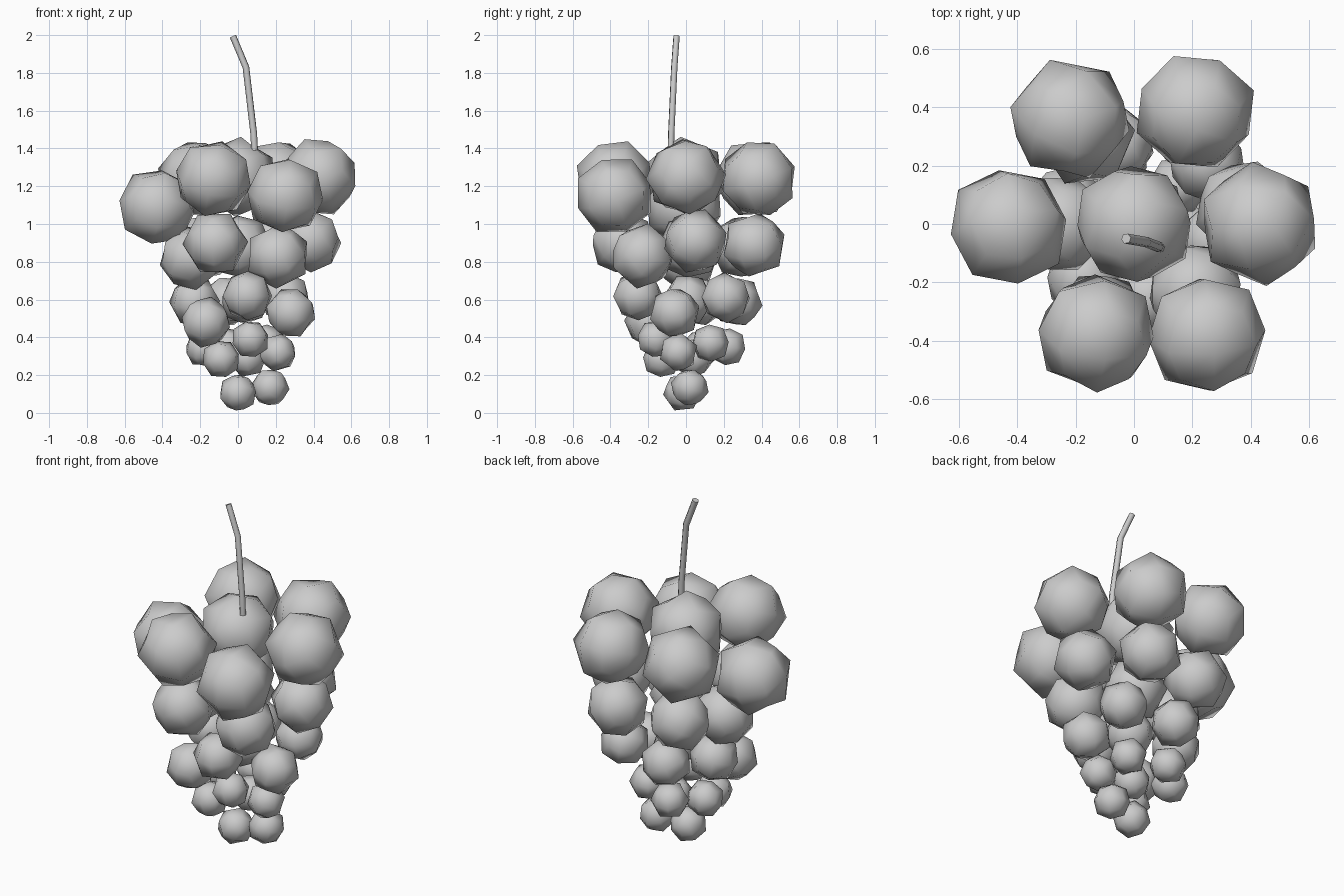
import bpy, random
from mathutils import Euler

if "Cube" in bpy.data.objects:
    bpy.data.objects.remove(bpy.data.objects["Cube"])

random.seed(4)

# Tiers of grapes, widest at the top: (name, radius, centres)
tiers = [
    ("top_grape", 0.202, [
        (0, 0, 1.25), (-0.22, 0.36, 1.24), (0.21, 0.385, 1.24), (-0.43, -0.01, 1.09),
        (0.43, 0.0, 1.25), (-0.13, -0.375, 1.24), (0.25, -0.38, 1.15)]),
    ("upper_grape", 0.165, [
        (0.01, 0.02, 0.88), (-0.17, 0.30, 0.88), (0.19, 0.36, 0.89), (-0.25, 0.0, 0.82),
        (0.38, 0.05, 0.91), (-0.12, -0.335, 0.90), (0.21, -0.23, 0.83)]),
    ("lower_grape", 0.130, [
        (0.04, 0.01, 0.60), (-0.06, 0.27, 0.59), (0.25, 0.21, 0.61), (-0.23, 0.07, 0.59),
        (0.28, -0.06, 0.53), (-0.17, -0.19, 0.48), (0.05, -0.255, 0.62)]),
    ("small_grape", 0.098, [
        (0.05, 0.04, 0.29), (-0.05, 0.22, 0.35), (0.15, 0.13, 0.37), (-0.18, 0.08, 0.34),
        (0.21, -0.04, 0.32), (-0.09, -0.13, 0.285), (0.065, -0.16, 0.39)]),
    ("tip_grape", 0.097, [(0.0, -0.02, 0.107), (0.17, 0.02, 0.135)]),
]


def grape(name, radius, centre):
    # A cube subdivided once gives the 24-faced rounded berry
    spin = Euler([random.uniform(0, 6.28) for _ in range(3)])
    bpy.ops.mesh.primitive_cube_add(size=2 * radius, location=centre, rotation=spin)
    ob = bpy.context.object
    ob.name = name
    sub = ob.modifiers.new("round", 'SUBSURF')
    sub.levels = sub.render_levels = 1
    sub.use_limit_surface = False
    bpy.ops.object.modifier_apply(modifier=sub.name)
    bpy.ops.object.shade_smooth()


for name, radius, centres in tiers:
    for i, c in enumerate(centres):
        grape(f"{name}_{i + 1}", radius, c)

# Bent stem
curve = bpy.data.curves.new("stem", 'CURVE')
curve.dimensions = '3D'
curve.bevel_depth = 0.018
curve.bevel_resolution = 1
curve.use_fill_caps = True
path = [(0.088, -0.08, 1.39), (0.083, -0.078, 1.48), (0.042, -0.062, 1.83), (-0.027, -0.05, 1.994)]
sp = curve.splines.new('POLY')
sp.points.add(len(path) - 1)
for p, co in zip(sp.points, path):
    p.co = (*co, 1)
stem = bpy.data.objects.new("stem", curve)
bpy.context.collection.objects.link(stem)
